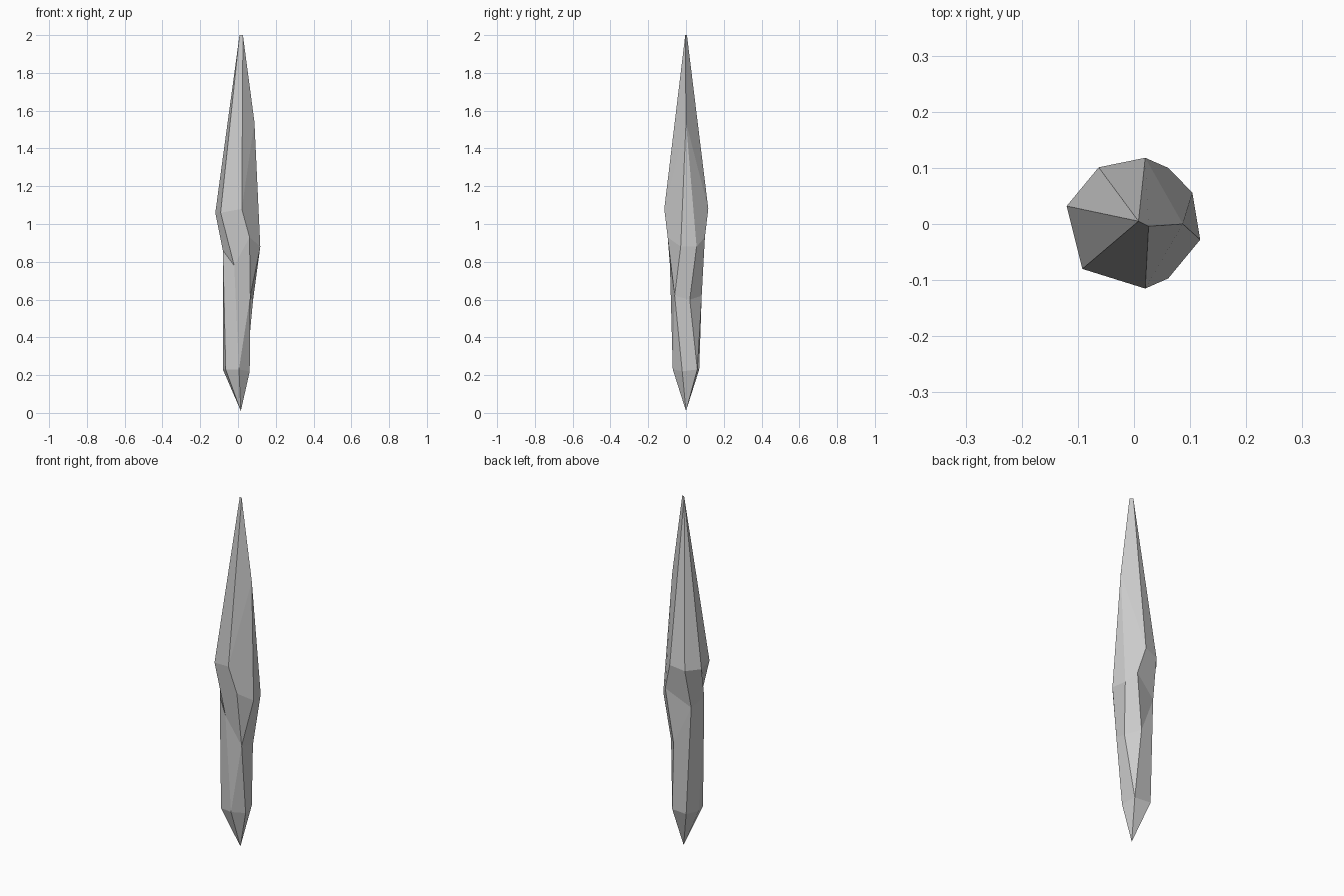
import bpy
import bmesh

if "Cube" in bpy.data.objects:
    bpy.data.objects.remove(bpy.data.objects["Cube"])

# Corners of the crystal: tips, shoulder (s), girdle (g), waist (w), base (b)
corners = {
    "t0": (0.008, 0.005, 2.0), "t1": (0.026, -0.004, 2.0),
    "s0": (-0.12, 0.032, 1.06), "s1": (-0.092, -0.08, 1.06),
    "s2": (0.02, -0.115, 1.08), "s3": (0.087, 0.0, 1.54),
    "s4": (0.02, 0.118, 1.08), "s5": (-0.063, 0.101, 1.06),
    "g2": (0.061, -0.097, 0.93), "g3": (0.118, -0.028, 0.88),
    "g4": (0.104, 0.056, 0.88), "g5": (0.061, 0.10, 0.93),
    "w0": (-0.08, -0.05, 0.86), "w1": (-0.02, -0.085, 0.78),
    "w2": (0.065, -0.06, 0.62), "w3": (0.08, 0.02, 0.60),
    "w4": (0.02, 0.083, 0.62), "w5": (-0.075, 0.06, 0.84),
    "b0": (-0.08, 0.0, 0.23), "b1": (-0.065, -0.06, 0.23),
    "b2": (0.005, -0.07, 0.23), "b3": (0.062, -0.02, 0.22),
    "b4": (0.045, 0.06, 0.23), "b5": (-0.05, 0.07, 0.23),
    "foot": (0.015, 0.0, 0.01),
}

# Ridges running from top to bottom, listed round the crystal;
# repeated names pinch a facet to a triangle
ridges = [r.split() for r in (
    "t0 s0 w0 w0 b0 foot",
    "t0 s0 w0 w0 b1 foot",
    "t0 s1 w1 w1 b2 foot",
    "t1 s2 g2 w2 b2 foot",
    "t1 s3 g3 w2 b3 foot",
    "t1 s3 g4 w3 b4 foot",
    "t0 s4 g5 w4 b4 foot",
    "t0 s5 w5 w5 b5 foot",
)]

# Skin the facets between neighbouring ridges
bm = bmesh.new()
verts = {name: bm.verts.new(co) for name, co in corners.items()}
for left, right in zip(ridges, ridges[1:] + ridges[:1]):
    for k in range(len(left) - 1):
        loop = dict.fromkeys((left[k], left[k + 1], right[k + 1], right[k]))
        if len(loop) > 2:
            bm.faces.new([verts[name] for name in loop])
bmesh.ops.recalc_face_normals(bm, faces=bm.faces)

mesh = bpy.data.meshes.new("crystal_shard")
bm.to_mesh(mesh)
bm.free()
shard = bpy.data.objects.new("crystal_shard", mesh)
bpy.context.collection.objects.link(shard)
